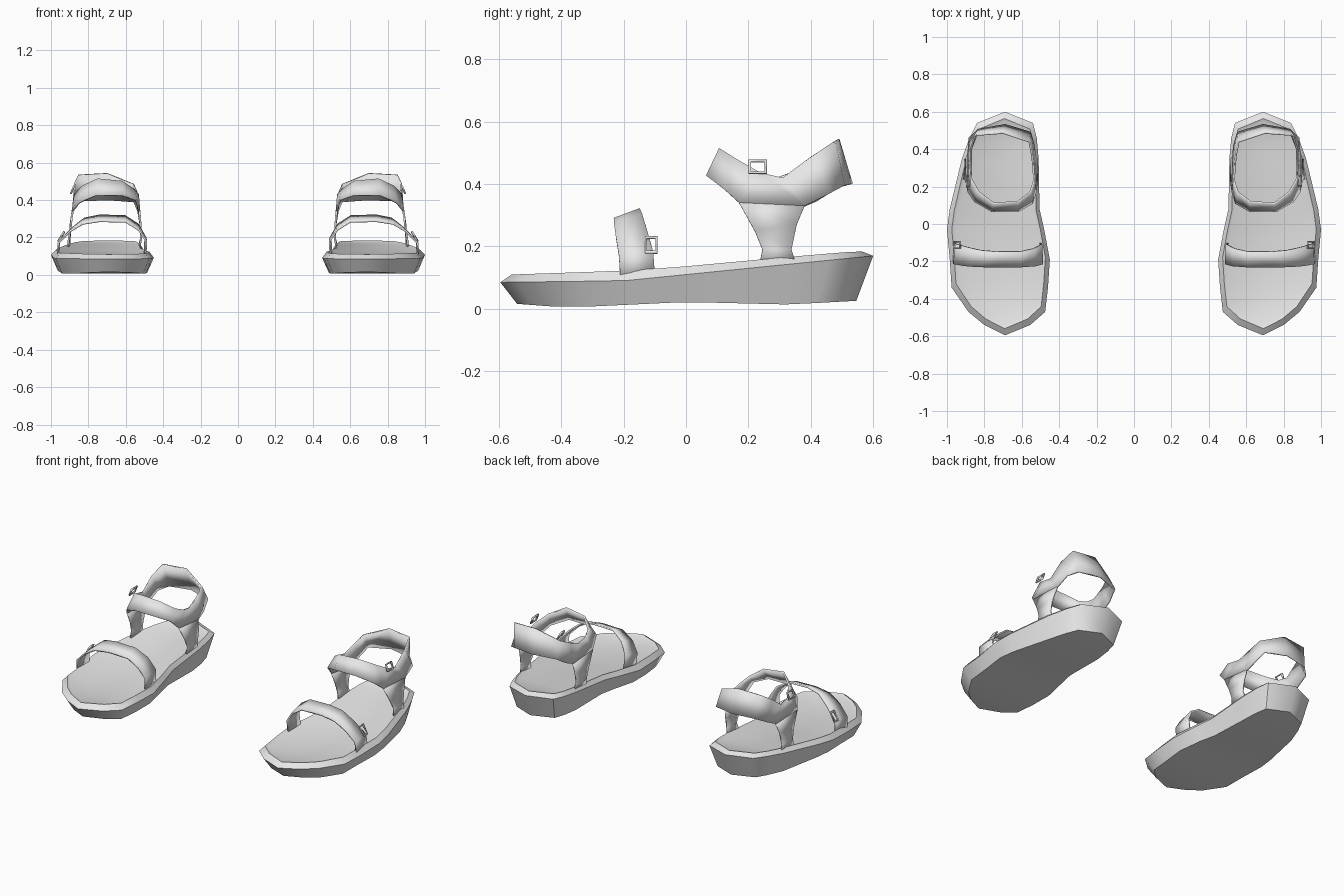
import bpy, math

mat = bpy.data.materials.new("plain_grey")
mat.diffuse_color = (0.8, 0.8, 0.8, 1)


def finish(name, verts, faces, thickness=0, angle=45):
    """Make a mesh object, thicken it if asked, and mirror it to the other foot."""
    me = bpy.data.meshes.new(name)
    me.from_pydata(verts, [], faces)
    me.materials.append(mat)
    ob = bpy.data.objects.new(name, me)
    bpy.context.collection.objects.link(ob)
    bpy.context.view_layer.objects.active = ob
    ob.select_set(True)
    bpy.ops.object.mode_set(mode='EDIT')
    bpy.ops.mesh.select_all(action='SELECT')
    bpy.ops.mesh.remove_doubles(threshold=0.0005)
    bpy.ops.mesh.normals_make_consistent(inside=False)
    bpy.ops.object.mode_set(mode='OBJECT')
    me.polygons.foreach_set("use_smooth", [True] * len(me.polygons))
    me.set_sharp_from_angle(angle=math.radians(angle))
    if thickness:
        mod = ob.modifiers.new("thickness", 'SOLIDIFY')
        mod.thickness = thickness
        mod.offset = 0
    mod = ob.modifiers.new("other_foot", 'MIRROR')
    mod.use_mirror_merge = False
    ob.select_set(False)
    return ob


def strip(name, rows, closed=False, thickness=0.01):
    """Ribbon through pairs of edge points."""
    verts = [p for row in rows for p in row]
    n = len(rows)
    faces = []
    for i in range(n if closed else n - 1):
        j = (i + 1) % n
        faces.append((2 * i, 2 * i + 1, 2 * j + 1, 2 * j))
    return finish(name, verts, faces, thickness)


def lerp(table, y):
    """Height along the length of the sole."""
    if y <= table[0][0]:
        return table[0][1]
    for (a, za), (b, zb) in zip(table, table[1:]):
        if y <= b:
            return za + (zb - za) * (y - a) / (b - a)
    return table[-1][1]


# Sole: stations along y with inner and outer edge
stations = [(-0.595, 0.69, 0.69), (-0.54, 0.555, 0.80), (-0.47, 0.475, 0.885),
            (-0.34, 0.46, 0.975), (-0.19, 0.45, 0.985), (-0.03, 0.48, 1.0),
            (0.08, 0.505, 0.985), (0.35, 0.51, 0.92), (0.46, 0.52, 0.88),
            (0.54, 0.54, 0.84), (0.60, 0.69, 0.69)]
under = [(-0.54, 0.016), (-0.38, 0.004), (0, 0.022), (0.33, 0.014), (0.55, 0.026)]
wide = [(-0.6, 0.085), (-0.2, 0.09), (0.1, 0.12), (0.6, 0.17)]
rim = [(-0.56, 0.11), (-0.2, 0.122), (0, 0.136), (0.25, 0.16), (0.54, 0.184)]
bed = [(y, z - 0.008) for y, z in rim]
levels = [(0.87, 0.91, under), (1, 1, wide), (0.91, 0.94, rim), (0.84, 0.91, bed)]
cx = 0.715
verts, faces = [], []
for y, xi, xo in stations:
    inner = [(cx + (xi - cx) * kx, y * ky, lerp(t, y * ky)) for kx, ky, t in levels]
    outer = [(cx + (xo - cx) * kx, y * ky, lerp(t, y * ky)) for kx, ky, t in levels]
    verts += inner + outer[::-1]
for s in range(len(stations) - 1):
    for k in range(8):
        a, b = s * 8 + k, s * 8 + (k + 1) % 8
        faces.append((a, b, b + 8, a + 8))
finish("sole", verts, faces)

# Toe strap: front edge, back edge
strip("toe_strap", [
    ((0.965, -0.21, 0.09), (0.96, -0.10, 0.11)),
    ((0.96, -0.215, 0.17), (0.955, -0.105, 0.18)),
    ((0.90, -0.225, 0.232), (0.885, -0.125, 0.25)),
    ((0.83, -0.23, 0.273), (0.82, -0.14, 0.302)),
    ((0.74, -0.23, 0.287), (0.74, -0.147, 0.318)),
    ((0.60, -0.23, 0.284), (0.605, -0.147, 0.315)),
    ((0.53, -0.225, 0.24), (0.535, -0.13, 0.27)),
    ((0.49, -0.215, 0.18), (0.495, -0.11, 0.20)),
    ((0.495, -0.21, 0.10), (0.50, -0.10, 0.11))])

# Ankle strap: upper edge, lower edge, all the way round
strip("ankle_strap", [
    ((0.75, 0.11, 0.513), (0.76, 0.068, 0.425)),
    ((0.83, 0.17, 0.475), (0.85, 0.12, 0.385)),
    ((0.87, 0.24, 0.435), (0.885, 0.17, 0.34)),
    ((0.872, 0.31, 0.42), (0.885, 0.38, 0.33)),
    ((0.872, 0.40, 0.487), (0.88, 0.46, 0.37)),
    ((0.85, 0.475, 0.535), (0.83, 0.505, 0.395)),
    ((0.70, 0.487, 0.543), (0.69, 0.53, 0.40)),
    ((0.56, 0.44, 0.485), (0.555, 0.49, 0.39)),
    ((0.545, 0.37, 0.45), (0.535, 0.42, 0.345)),
    ((0.537, 0.29, 0.42), (0.53, 0.36, 0.32)),
    ((0.535, 0.23, 0.43), (0.527, 0.17, 0.34)),
    ((0.555, 0.17, 0.455), (0.545, 0.11, 0.40)),
    ((0.62, 0.12, 0.50), (0.62, 0.068, 0.425))], closed=True)

# Side straps joining the ankle strap to the sole
strip("outer_side_strap", [
    ((0.885, 0.17, 0.34), (0.885, 0.38, 0.33)),
    ((0.895, 0.22, 0.25), (0.895, 0.355, 0.27)),
    ((0.905, 0.245, 0.19), (0.90, 0.338, 0.19)),
    ((0.91, 0.235, 0.14), (0.90, 0.35, 0.15))])
strip("inner_side_strap", [
    ((0.527, 0.17, 0.34), (0.53, 0.36, 0.32)),
    ((0.52, 0.22, 0.25), (0.52, 0.35, 0.26)),
    ((0.518, 0.245, 0.19), (0.52, 0.338, 0.19)),
    ((0.53, 0.235, 0.14), (0.53, 0.35, 0.15))])


def buckle(name, x, y, z, w, h, lean):
    """Open rectangular frame on the outer side of a strap."""
    rows = []
    for sy, sz in ((-1, -1), (1, -1), (1, 1), (-1, 1)):
        rows.append([(x - sz * lean, y + sy * w * k, z + sz * h * k) for k in (1, 0.7)])
    strip(name, rows, closed=True, thickness=0.008)


buckle("toe_buckle", 0.945, -0.112, 0.205, 0.02, 0.028, 0.015)
buckle("ankle_buckle", 0.885, 0.23, 0.455, 0.03, 0.022, 0.008)
